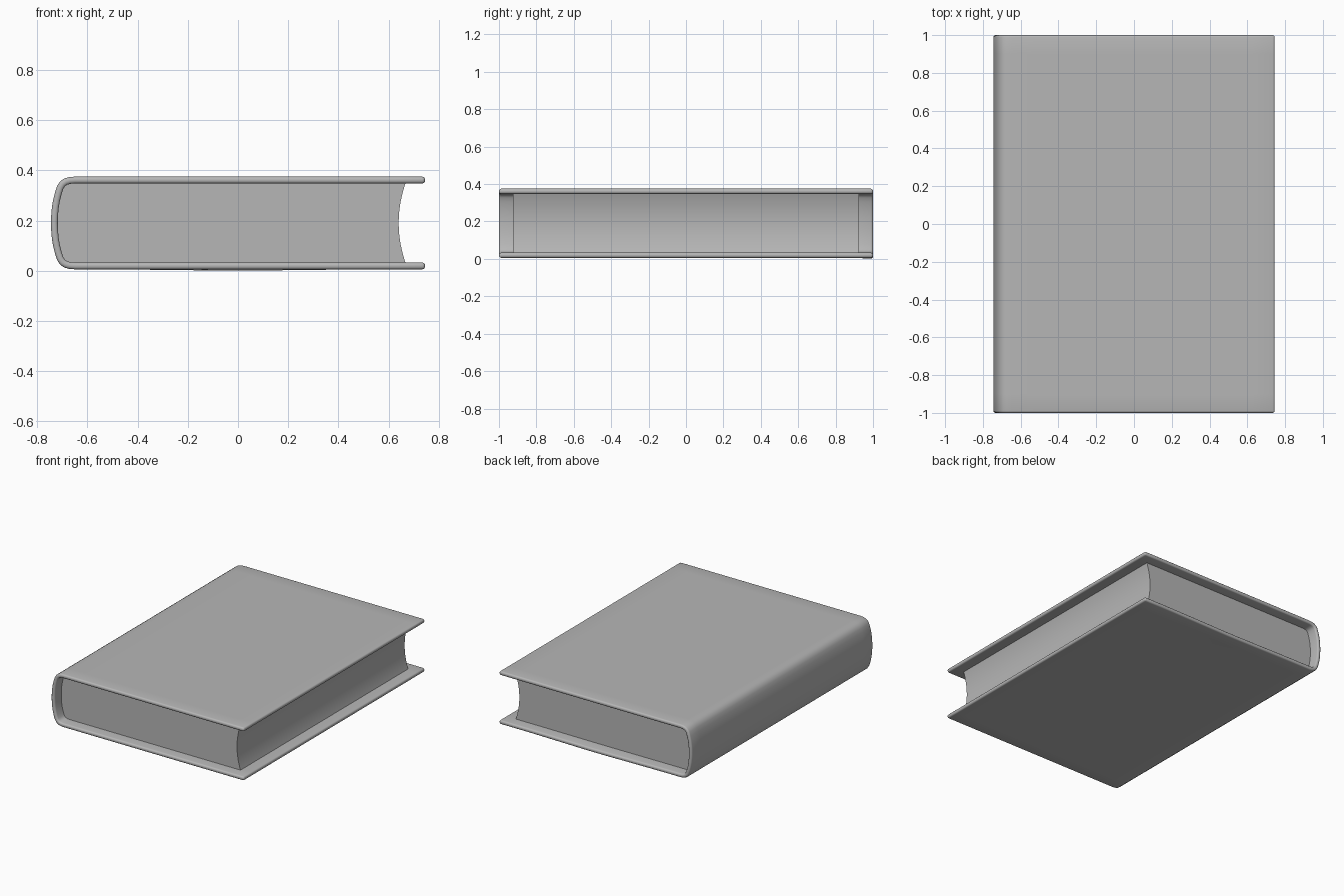
import bpy, math

if "Cube" in bpy.data.objects:
    bpy.data.objects.remove(bpy.data.objects["Cube"])

MID, HALF, THICK = 0.1905, 0.171, 0.027   # centre height, half gap of boards, board thickness

# half of the rounded spine, as (x, height above centre), from board to middle
SPINE = [(-0.65, 0.171), (-0.67, 0.1695), (-0.686, 0.165), (-0.699, 0.156), (-0.708, 0.142),
         (-0.716, 0.118), (-0.723, 0.09), (-0.728, 0.06), (-0.7305, 0.03), (-0.7315, 0)]

grey = bpy.data.materials.new("dark_grey")
grey.diffuse_color = (0.47, 0.47, 0.47, 1)
grey.use_nodes = True
grey.node_tree.nodes["Principled BSDF"].inputs["Base Color"].default_value = grey.diffuse_color


def mirrored(half):
    return half + [(x, -z) for x, z in reversed(half[:-1])]


def make(name, verts, faces, modifiers):
    mesh = bpy.data.meshes.new(name)
    mesh.from_pydata(verts, [], faces)
    mesh.materials.append(grey)
    ob = bpy.data.objects.new(name, mesh)
    bpy.context.collection.objects.link(ob)
    for kind, settings in modifiers:
        mod = ob.modifiers.new(kind.title(), kind)
        for key, value in settings.items():
            setattr(mod, key, value)
    bpy.ops.object.select_all(action='DESELECT')
    ob.select_set(True)
    bpy.context.view_layer.objects.active = ob
    bpy.ops.object.convert(target='MESH')
    bpy.ops.object.shade_smooth_by_angle(angle=math.radians(38))
    # consistent outward normals
    bpy.ops.object.mode_set(mode='EDIT')
    bpy.ops.mesh.select_all(action='SELECT')
    bpy.ops.mesh.normals_make_consistent(inside=False)
    bpy.ops.object.mode_set(mode='OBJECT')


# Cover: one bent sheet (top board, spine, bottom board) given thickness and soft rims
board = [(0.745 - 1.395 * i / 12, HALF) for i in range(12)]
path = mirrored(board + SPINE)
stations = [-1, -0.9, -0.45, 0, 0.45, 0.9, 1]
n = len(path)
verts = []
for y in stations:
    for x, z in path:
        # slight sag at the back of the bottom board
        sag = 0.0065 * max(0, (y - 0.9) / 0.1) * max(0, 1 - abs(x) / 0.5) if z < -0.16 else 0
        verts.append((x, y, MID + z - sag))
faces = [(j * n + i, j * n + i + 1, (j + 1) * n + i + 1, (j + 1) * n + i)
         for j in range(len(stations) - 1) for i in range(n - 1)]
make("cover", verts, faces, [
    ('SOLIDIFY', dict(thickness=THICK, offset=0, use_even_offset=True)),
    ('BEVEL', dict(width=0.011, segments=3, limit_method='ANGLE', angle_limit=math.radians(45)))])

# Page block: rounded against the spine, hollow fore edge
fore = [(0.64 + 0.03 * (k / 8) ** 2, HALF * k / 8 * 0.97) for k in range(-8, 9)]
back = [(x, z * 0.97) for x, z in mirrored(SPINE)]
outline = fore + back
m = len(outline)
verts = [(x, y, MID + z) for y in (-0.925, 0.925) for x, z in outline]
faces = [(i, (i + 1) % m, m + (i + 1) % m, m + i) for i in range(m)]
faces += [tuple(reversed(range(m))), tuple(range(m, 2 * m))]
make("page_block", verts, faces, [])
